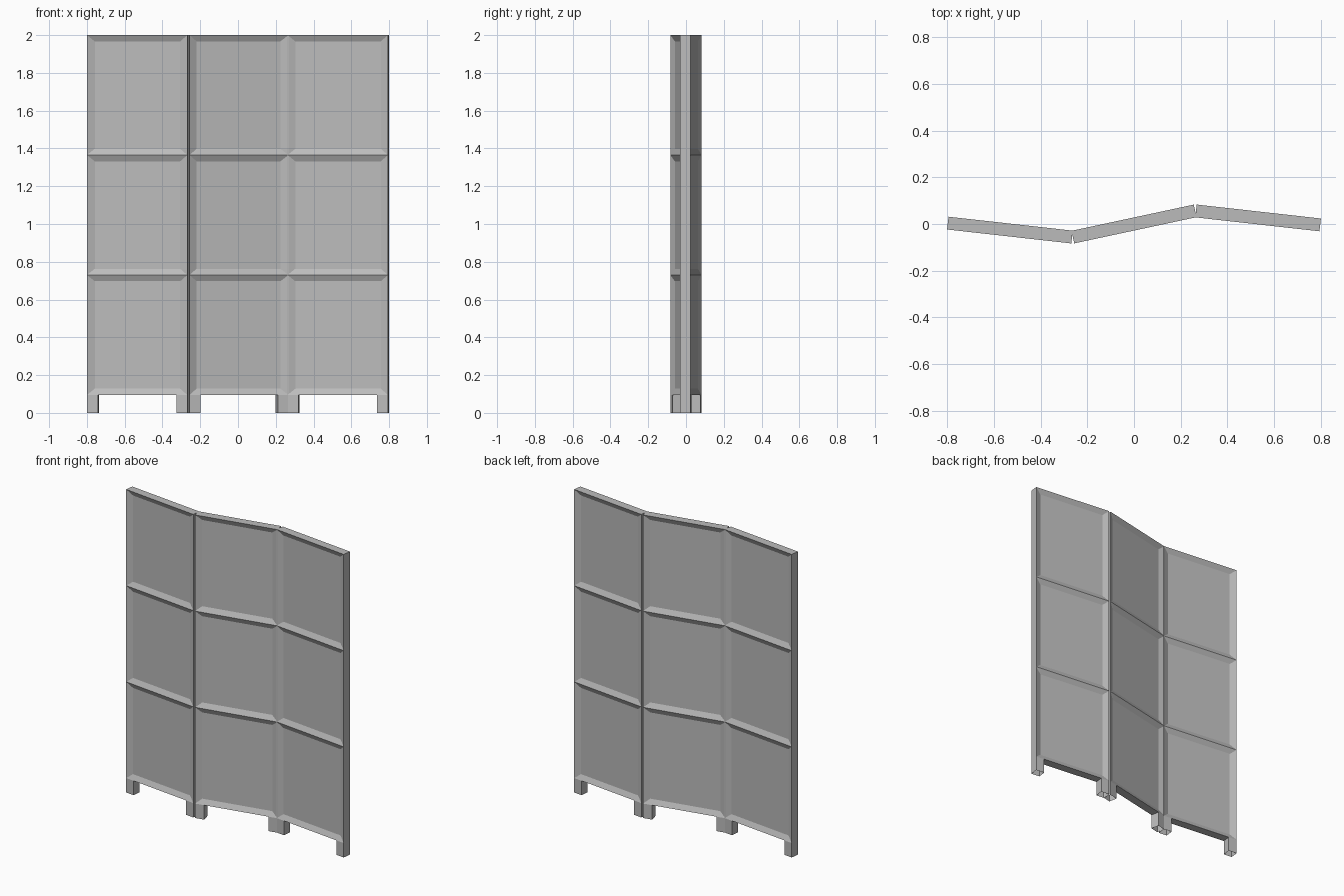
import bpy, bmesh
from math import radians
from mathutils import Matrix

cube = bpy.data.objects.get("Cube")
if cube:
    bpy.data.objects.remove(cube, do_unlink=True)

WIDTH, DEPTH = 0.535, 0.055
BOTTOM, TOP, ROWS = 0.095, 2.0, 3
RIM_X, RIM_Z, RECESS = 0.04, 0.033, 0.016
LEG = 0.058

grey = bpy.data.materials.new("plain grey")
grey.use_nodes = True
grey.diffuse_color = (0.5, 0.5, 0.5, 1)
grey.node_tree.nodes["Principled BSDF"].inputs["Base Color"].default_value = (0.5, 0.5, 0.5, 1)


def rectangle(bm, x, y, z0, z1, half):
    """Four corners of an upright rectangle centred on x."""
    return [bm.verts.new((x + sx * half, y, z))
            for sx, z in ((-1, z0), (1, z0), (1, z1), (-1, z1))]


def finish(bm, name, place):
    bmesh.ops.remove_doubles(bm, verts=bm.verts, dist=0.0001)
    bmesh.ops.recalc_face_normals(bm, faces=bm.faces)
    mesh = bpy.data.meshes.new(name)
    bm.to_mesh(mesh)
    bm.free()
    mesh.materials.append(grey)
    obj = bpy.data.objects.new(name, mesh)
    obj.matrix_world = place
    bpy.context.collection.objects.link(obj)


def add_panel(name, place):
    """Slab with sunken, bevelled cells on both sides."""
    bm = bmesh.new()
    step = (TOP - BOTTOM) / ROWS
    for row in range(ROWS):
        z0, z1 = BOTTOM + row * step, BOTTOM + (row + 1) * step
        rims = []
        for side in (-1, 1):
            rim = rectangle(bm, 0, side * DEPTH / 2, z0, z1, WIDTH / 2)
            floor = rectangle(bm, 0, side * (DEPTH / 2 - RECESS),
                              z0 + RIM_Z, z1 - RIM_Z, WIDTH / 2 - RIM_X)
            bm.faces.new(floor)
            for i in range(4):
                j = (i + 1) % 4
                bm.faces.new((rim[i], rim[j], floor[j], floor[i]))
            rims.append(rim)
        # outer edges only: no walls between stacked cells
        for i in range(4):
            if (i == 0 and row > 0) or (i == 2 and row < ROWS - 1):
                continue
            j = (i + 1) % 4
            bm.faces.new((rims[0][i], rims[0][j], rims[1][j], rims[1][i]))
    finish(bm, name, place)


def add_leg(name, place, side):
    """Short square tube, open underneath."""
    bm = bmesh.new()
    x = side * (WIDTH - LEG) / 2
    front, back = (rectangle(bm, x, s * DEPTH / 2, 0, BOTTOM, LEG / 2) for s in (-1, 1))
    bm.faces.new(front)
    bm.faces.new(back)
    for i in (1, 3):
        j = (i + 1) % 4
        bm.faces.new((front[i], front[j], back[j], back[i]))
    finish(bm, name, place)


# Three zigzag panels, each on two legs
for label, x, y, angle in (("right", -0.531, -0.026, -6.4),
                           ("middle", 0, 0, 12.1),
                           ("left", 0.531, 0.026, -6.4)):
    place = Matrix.Translation((x, y, 0)) @ Matrix.Rotation(radians(angle), 4, 'Z')
    add_panel(label + "_panel", place)
    for end, side in (("right", -1), ("left", 1)):
        add_leg(f"{label}_panel_{end}_leg", place, side)
